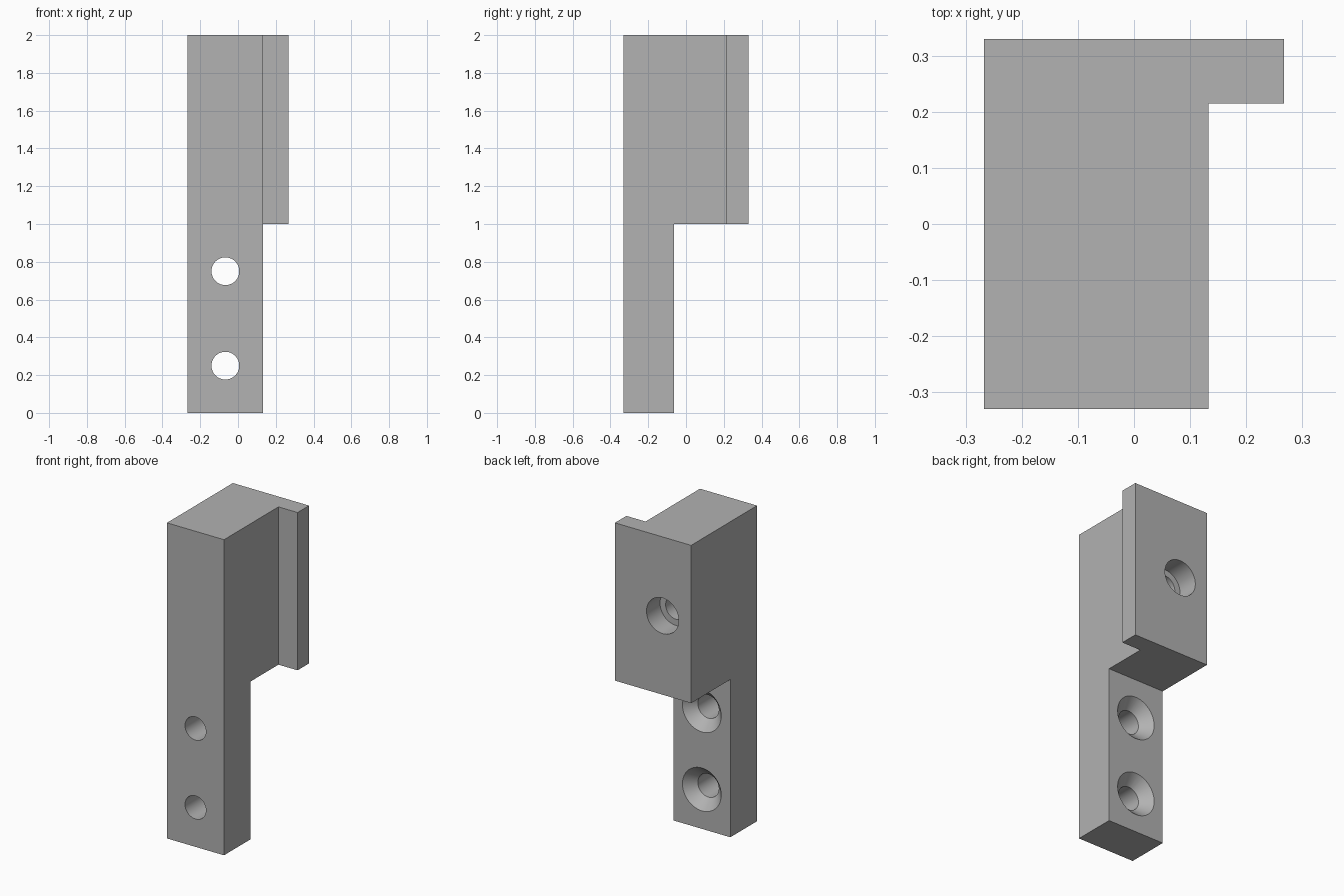
import bpy, bmesh, math
from mathutils import Vector

cube = bpy.data.objects.get("Cube")
if cube:
    bpy.data.objects.remove(cube, do_unlink=True)

LEFT, RIGHT, LIP = -0.267, 0.133, 0.267
FRONT, BACK = -0.33, 0.33
LEG_BACK, LIP_FRONT = -0.063, 0.215
STEP, TOP = 1.0, 2.0
HOLE_X = (LEFT + RIGHT) / 2

grey = bpy.data.materials.new("plain grey")
grey.use_nodes = True
colour = (0.445, 0.445, 0.445, 1)
grey.diffuse_color = colour
grey.node_tree.nodes["Principled BSDF"].inputs["Base Color"].default_value = colour


def finish(name, bm):
    bmesh.ops.recalc_face_normals(bm, faces=bm.faces)
    mesh = bpy.data.meshes.new(name)
    bm.to_mesh(mesh)
    bm.free()
    mesh.materials.append(grey)
    obj = bpy.data.objects.new(name, mesh)
    bpy.context.collection.objects.link(obj)
    return obj


def extrude_profile(name, points, x0, x1):
    """Extrude a (y, z) outline along x."""
    bm = bmesh.new()
    face = bm.faces.new([bm.verts.new((x0, y, z)) for y, z in points])
    new = bmesh.ops.extrude_face_region(bm, geom=[face])["geom"]
    bmesh.ops.translate(bm, vec=Vector((x1 - x0, 0, 0)),
                        verts=[v for v in new if isinstance(v, bmesh.types.BMVert)])
    return finish(name, bm)


def turned_cutter(name, z, profile, sides=48):
    """Solid of revolution about a y axis, from (radius, y) pairs."""
    bm = bmesh.new()
    rings = []
    for r, y in profile:
        angles = [math.tau * i / sides for i in range(sides)]
        rings.append([bm.verts.new((HOLE_X + r * math.cos(a), y, z + r * math.sin(a)))
                      for a in angles])
    for a, b in zip(rings, rings[1:]):
        for i in range(sides):
            j = (i + 1) % sides
            bm.faces.new((a[i], a[j], b[j], b[i]))
    bm.faces.new(rings[0])
    bm.faces.new(rings[-1])
    obj = finish(name, bm)
    obj.hide_render = True
    return obj


def combine(target, other, operation):
    mod = target.modifiers.new(operation.title(), "BOOLEAN")
    mod.operation, mod.solver, mod.object = operation, "EXACT", other
    bpy.context.view_layer.objects.active = target
    bpy.ops.object.modifier_apply(modifier=mod.name)
    bpy.data.objects.remove(other, do_unlink=True)


# Stepped body: thick upper block with a thin leg below
bracket = extrude_profile("bracket", [
    (FRONT, 0), (LEG_BACK, 0), (LEG_BACK, STEP),
    (BACK, STEP), (BACK, TOP), (FRONT, TOP)], LEFT, RIGHT)

# Side lip along the back of the upper block
lip = extrude_profile("side_lip", [
    (LIP_FRONT, STEP), (BACK, STEP), (BACK, TOP), (LIP_FRONT, TOP)], RIGHT, LIP)
combine(bracket, lip, "UNION")

# Countersunk screw holes through the leg
HOLE, SINK, BORE = 0.0735, 0.136, 0.113
for z in (0.25, 0.75):
    combine(bracket, turned_cutter("screw_hole", z, [
        (HOLE, FRONT - 0.05), (HOLE, LEG_BACK - 0.065),
        (SINK, LEG_BACK), (SINK, LEG_BACK + 0.05)]), "DIFFERENCE")

# Counterbored blind hole in the back of the upper block
combine(bracket, turned_cutter("blind_hole", 1.5, [
    (HOLE, BACK - 0.53), (HOLE, BACK - 0.135),
    (BORE, BACK - 0.135), (BORE, BACK + 0.05)]), "DIFFERENCE")

# Smooth the round bores and keep the edges crisp
bpy.ops.object.select_all(action="DESELECT")
bracket.select_set(True)
bpy.context.view_layer.objects.active = bracket
bpy.ops.object.shade_smooth_by_angle(angle=math.radians(30))
